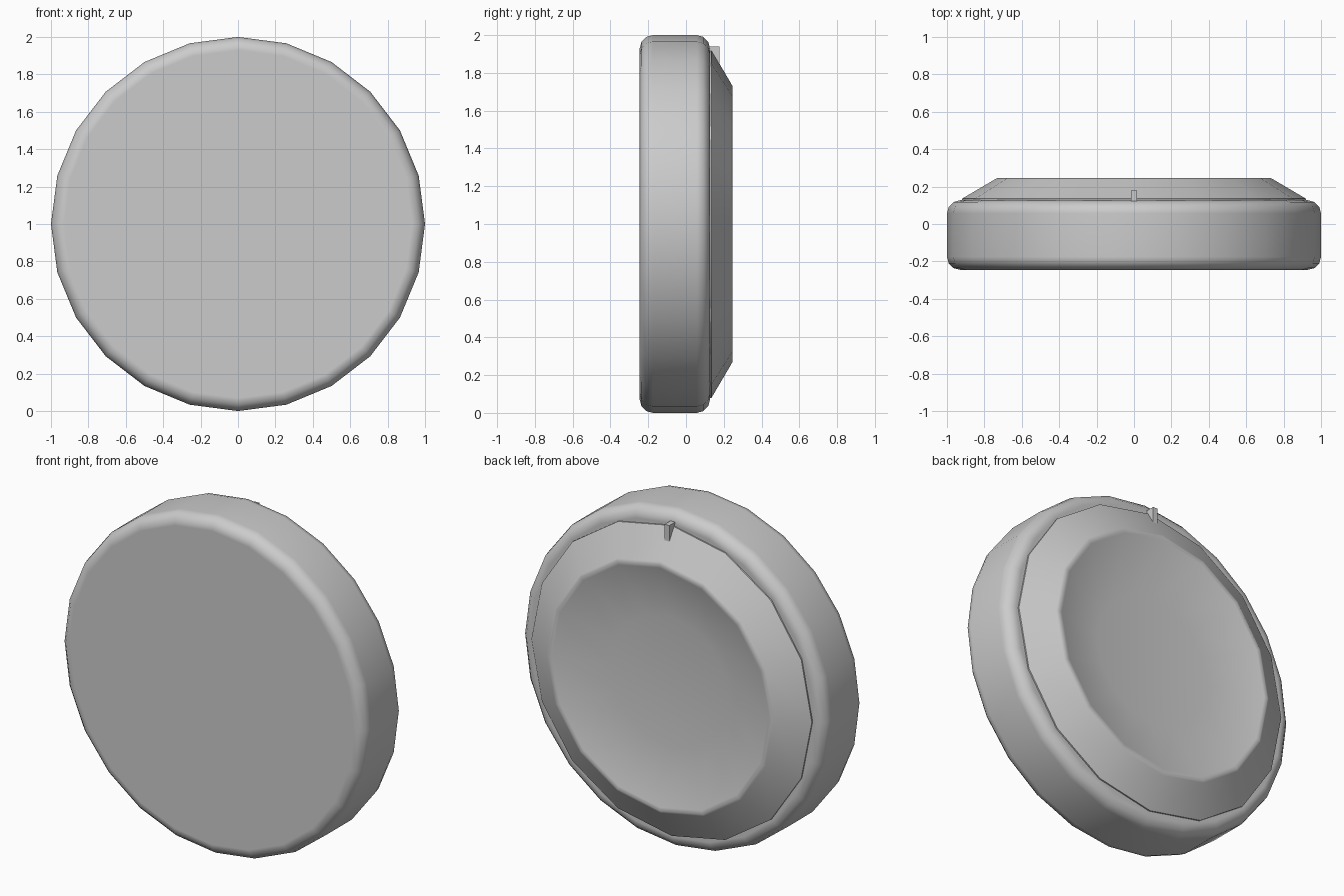
import bpy, bmesh, math

if "Cube" in bpy.data.objects:
    bpy.data.objects.remove(bpy.data.objects["Cube"])

grey = bpy.data.materials.new("light grey")
grey.diffuse_color = (0.6, 0.6, 0.6, 1)
grey.use_nodes = True
grey.node_tree.nodes["Principled BSDF"].inputs["Base Color"].default_value = grey.diffuse_color


def finish(name, bm, smooth=True):
    """Turn a bmesh into a shaded object."""
    bmesh.ops.recalc_face_normals(bm, faces=bm.faces)
    mesh = bpy.data.meshes.new(name)
    bm.to_mesh(mesh)
    bm.free()
    mesh.materials.append(grey)
    obj = bpy.data.objects.new(name, mesh)
    bpy.context.collection.objects.link(obj)
    if smooth:
        bpy.context.view_layer.objects.active = obj
        obj.select_set(True)
        bpy.ops.object.shade_smooth_by_angle(angle=math.radians(40))
        obj.select_set(False)
        # large flat faces keep their flat shading
        mod = obj.modifiers.new("weighted normals", 'WEIGHTED_NORMAL')
        mod.keep_sharp = True
    return obj


def lathe(name, profile, sides):
    """Spin (radius, y) points about the y axis at z = 1, capped at both ends."""
    bm = bmesh.new()
    rings = []
    for r, y in profile:
        angles = [2 * math.pi * i / sides for i in range(sides)]
        rings.append([bm.verts.new((r * math.sin(a), y, 1 + r * math.cos(a))) for a in angles])
    for a, b in zip(rings, rings[1:]):
        for i in range(sides):
            j = (i + 1) % sides
            bm.faces.new((a[i], a[j], b[j], b[i]))
    bm.faces.new(rings[0])
    bm.faces.new(rings[-1])
    return finish(name, bm)


# Main disc with rounded front and back edges
FRONT, BACK, ROUND, STEPS = -0.245, 0.127, 0.07, 3
arc = [(math.sin(t), math.cos(t)) for t in (math.pi / 2 * k / STEPS for k in range(STEPS + 1))]
disc = [(1 - ROUND + ROUND * s, FRONT + ROUND - ROUND * c) for s, c in arc]
disc += [(1 - ROUND + ROUND * s, BACK - ROUND + ROUND * c) for s, c in reversed(arc)]
lathe("disc_body", disc, 24)

# Raised back dial: short wall, sloped flank, soft rim and shallow dish
lathe("dished_dial", [(0.92, 0.11), (0.92, 0.135), (0.745, 0.238), (0.732, 0.245),
                      (0.71, 0.243), (0.385, 0.15)], 16)

# Small pointer at the top of the dial
bm = bmesh.new()
bmesh.ops.create_cube(bm, size=1)
for v in bm.verts:
    v.co = (v.co.x * 0.03, 0.148 + v.co.y * 0.06, 1.865 + v.co.z * 0.15)
finish("pointer", bm, smooth=False)
